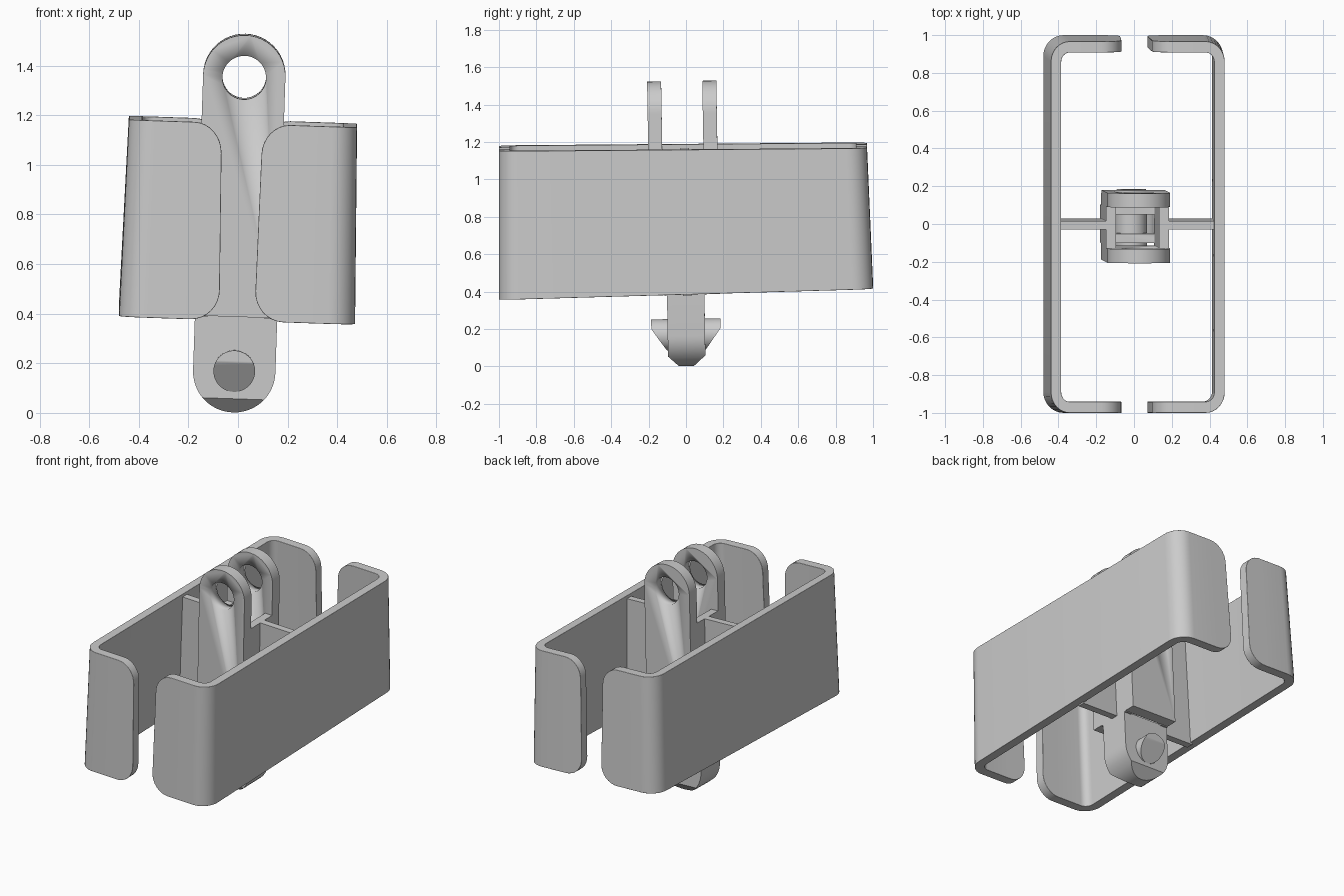
import bpy, bmesh, math
from mathutils import Matrix, Vector

if "Cube" in bpy.data.objects:
    bpy.data.objects.remove(bpy.data.objects["Cube"])

# The central link leans slightly; all its parts share this transform
LEAN = (Matrix.Translation((0.005, -0.01, 0.76)) @ Matrix.Rotation(0.034, 4, 'Y')
        @ Matrix.Rotation(0.017, 4, 'X') @ Matrix.Translation((0, 0, -0.76)))


def finish(name, bm, matrix=None, smooth=True):
    bmesh.ops.recalc_face_normals(bm, faces=bm.faces)
    me = bpy.data.meshes.new(name)
    bm.to_mesh(me)
    bm.free()
    ob = bpy.data.objects.new(name, me)
    bpy.context.collection.objects.link(ob)
    if matrix:
        ob.matrix_world = matrix
    if smooth:
        bpy.ops.object.select_all(action='DESELECT')
        ob.select_set(True)
        bpy.context.view_layer.objects.active = ob
        bpy.ops.object.shade_smooth_by_angle(angle=math.radians(35))
    return ob


def prism(profile, y0, y1):
    """Extrude an x-z outline along y."""
    bm = bmesh.new()
    face = bm.faces.new([bm.verts.new((x, y0, z)) for x, z in profile])
    out = bmesh.ops.extrude_face_region(bm, geom=[face])
    moved = [v for v in out['geom'] if isinstance(v, bmesh.types.BMVert)]
    bmesh.ops.translate(bm, verts=moved, vec=(0, y1 - y0, 0))
    return bm


def arc(cx, cz, r, a0, a1, n):
    return [(cx + r * math.cos(math.radians(a0 + (a1 - a0) * i / n)),
             cz + r * math.sin(math.radians(a0 + (a1 - a0) * i / n))) for i in range(n + 1)]


def box(name, x0, x1, y0, y1, z0, z1):
    return finish(name, prism([(x0, z0), (x1, z0), (x1, z1), (x0, z1)], y0, y1), LEAN, False)


def slice_off(bm, co, no):
    bmesh.ops.bisect_plane(bm, geom=bm.verts[:] + bm.edges[:] + bm.faces[:],
                           plane_co=co, plane_no=no, clear_outer=True)
    bmesh.ops.holes_fill(bm, edges=[e for e in bm.edges if e.is_boundary], sides=0)


def cut(ob, cutter):
    cutter.hide_render = True
    cutter.hide_viewport = True
    mod = ob.modifiers.new("cut", 'BOOLEAN')
    mod.operation = 'DIFFERENCE'
    mod.solver = 'EXACT'
    mod.object = cutter


def lerp(a, b, t):
    return a + (b - a) * t


# Side brackets: C-shaped walls with rounded flaps
def bracket(name, corners):
    xin, xout, th, r, fr = 0.065, 0.475, 0.06, 0.11, 0.12
    half = []   # (outer xy, inner xy, z inset) from flap end to mid wall
    for i in range(9):
        t = math.radians(90 * i / 8)
        x = xin + fr * (1 - math.cos(t))
        half.append(((x, -1), (x, -1 + th), fr * (1 - math.sin(t))))
    cx, cy = xout - r, -1 + r
    for o, n in zip(arc(cx, cy, r, -90, 0, 8), arc(cx, cy, r - th, -90, 0, 8)):
        half.append((o, n, 0))
    path = half + [((o[0], -o[1]), (n[0], -n[1]), d) for o, n, d in reversed(half)]

    def place(p, d, top):
        u, w = (p[0] - xin) / (xout - xin), (p[1] + 1) / 2
        v = 1 - d / 0.78 if top else d / 0.78
        b0, b1, t0, t1 = corners
        x = lerp(lerp(b0, b1, u), lerp(t0, t1, u), v)
        y = lerp(-1, lerp(1.0, 0.967, v), w)
        z = lerp(0.371 + 0.058 * w, 1.167 + 0.016 * w, v) - 0.034 * x
        return x, y, z

    bm = bmesh.new()
    rings = [[bm.verts.new(place(p, d, top)) for p, top in
              ((o, False), (o, True), (n, True), (n, False))] for o, n, d in path]
    for a, b in zip(rings, rings[1:]):
        for k in range(4):
            bm.faces.new((a[k], a[(k + 1) % 4], b[(k + 1) % 4], b[k]))
    bm.faces.new(rings[0])
    bm.faces.new(rings[-1])
    ob = finish(name, bm)
    mod = ob.modifiers.new("soft_edges", 'BEVEL')
    mod.width = 0.014
    mod.segments = 3
    mod.limit_method = 'ANGLE'
    mod.angle_limit = math.radians(50)


bracket("right_bracket", (0.065, 0.472, 0.1, 0.48))
bracket("left_bracket", (-0.075, -0.48, -0.065, -0.44))

# Two upper ears with pin holes
R = 0.166
ear_outline = [(-R, 0.39), (R, 0.39)] + arc(0, 1.36, R, 0, 180, 24)
hole = finish("ear_hole_cutter", prism(arc(0, 1.355, 0.088, 0, 352.5, 47), -0.3, 0.3), LEAN)
for name, s in (("front_ear", -1), ("back_ear", 1)):
    cut(finish(name, prism(ear_outline, s * 0.11, s * 0.185), LEAN), hole)

# Side plates between the ears and the webs out to the brackets
for name, s in (("right", 1), ("left", -1)):
    box(name + "_plate", s * 0.115, s * R, -0.112, 0.112, 0.385, 1.155)
    box(name + "_web", s * 0.16, s * 0.428, -0.013, 0.032, 0.39, 1.155)

# Hollow lower tab with bevelled tip
tab = prism([(R, 0.392), (-R, 0.392)] + arc(0, 0.168, R, 180, 360, 24), -0.098, 0.102)
for s in (-1, 1):
    slice_off(tab, Vector((0, s * 0.1, 0.06)), Vector((0, s * 1.0, -1.05)))
tab = finish("lower_tab", tab, LEAN)
cavity = prism([(0.116, 0.5), (-0.116, 0.5)] + arc(0, 0.168, 0.116, 180, 360, 24), -0.048, 0.055)
cut(tab, finish("tab_cavity_cutter", cavity, LEAN))

# Snap-in pin with slanted ends
pin = prism(arc(0, 0.17, 0.084, 0, 352.5, 47), -0.185, 0.185)
for s in (-1, 1):
    slice_off(pin, Vector((0, s * 0.185, 0.205)), Vector((0, s * 1.15, -0.8)))
finish("snap_pin", pin, LEAN)
